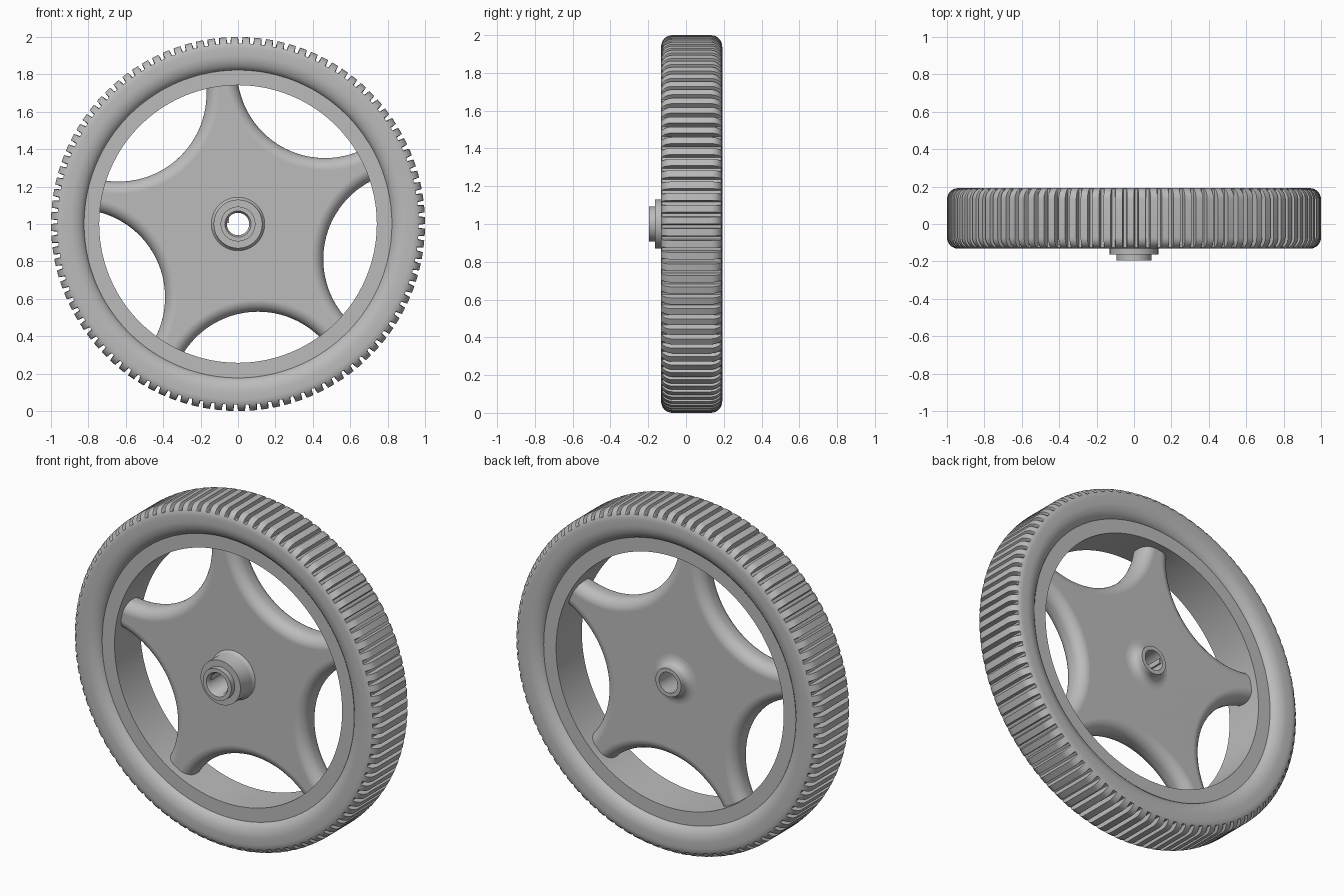
import bpy, bmesh
from math import sin, cos, pi, radians, sqrt, acos, atan2
from mathutils import Vector

cube = bpy.data.objects.get("Cube")
if cube:
    bpy.data.objects.remove(cube, do_unlink=True)

# One plain colour for the whole wheel
grey = bpy.data.materials.new("plain_grey")
grey.use_nodes = True
grey.diffuse_color = (0.5, 0.5, 0.5, 1)
grey.node_tree.nodes["Principled BSDF"].inputs["Base Color"].default_value = (0.5, 0.5, 0.5, 1)


def polar(r, a, y):
    """Point around the axle, which runs along y at height 1."""
    return Vector((r * cos(a), y, 1 + r * sin(a)))


def finish(name, bm, angle=35):
    bmesh.ops.recalc_face_normals(bm, faces=bm.faces)
    mesh = bpy.data.meshes.new(name)
    bm.to_mesh(mesh)
    bm.free()
    mesh.materials.append(grey)
    obj = bpy.data.objects.new(name, mesh)
    bpy.context.collection.objects.link(obj)
    bpy.ops.object.select_all(action='DESELECT')
    obj.select_set(True)
    bpy.context.view_layer.objects.active = obj
    bpy.ops.object.shade_smooth_by_angle(angle=radians(angle))
    return obj


def bridge(bm, rings, closed):
    """Quads between successive loops of vertices."""
    pairs = list(zip(rings, rings[1:]))
    if closed:
        pairs.append((rings[-1], rings[0]))
    for a, b in pairs:
        for i in range(len(a)):
            j = (i + 1) % len(a)
            bm.faces.new((a[i], a[j], b[j], b[i]))


def lathe(name, profile, columns, floor=1):
    """Turn a closed (r, y) profile; columns are (angle, cut) pairs."""
    bm = bmesh.new()
    rings = [[bm.verts.new(polar(min(r, floor) if cut else r, a, y)) for r, y in profile]
             for a, cut in columns]
    bridge(bm, rings, True)
    return finish(name, bm)


def circle(n):
    return [(2 * pi * i / n, False) for i in range(n)]


# Tyre: rounded section, mirrored about its middle, with cross grooves
MID, HALF, SHOULDER, STEPS = 0.03, 0.162, 0.06, 7
side = [(0.82, 0.115), (0.828, 0.13), (0.842, 0.144), (0.86, 0.153), (0.88, 0.16), (0.90, HALF)]
for i in range(STEPS + 1):
    t = pi / 2 * i / STEPS
    side.append((1 - SHOULDER + SHOULDER * sin(t), HALF - SHOULDER + SHOULDER * cos(t)))
section = [(r, MID - h) for r, h in side] + [(r, MID + h) for r, h in reversed(side)]
groove_floor = 1 - SHOULDER + SHOULDER * sin(pi / STEPS)
TEETH = 100
columns = []
for k in range(TEETH):
    for part, cut in ((0, False), (0.6, False), (0.67, True), (0.93, True)):
        columns.append((2 * pi * (k + part) / TEETH, cut))
lathe("tyre", section, columns, groove_floor)

# Rim band inside the tyre
lathe("rim", [(0.742, -0.09), (0.83, -0.09), (0.83, 0.15), (0.742, 0.15)], circle(200))

# Five-armed web: star outline left by five round openings, with rounded edges
FRONT, BACK, ROUND = -0.045, 0.105, 0.065
OPEN_DIST, OPEN_R, REACH, FIRST = 0.945, 0.47, 0.77, radians(60.5)


def star(bm, y, inset):
    rad = OPEN_R + inset
    half = acos((OPEN_DIST ** 2 + REACH ** 2 - rad ** 2) / (2 * OPEN_DIST * REACH))
    sweep = atan2(REACH * sin(half), OPEN_DIST - REACH * cos(half))
    verts = []
    for k in range(5):
        mid = FIRST + 2 * pi * k / 5
        for i in range(33):
            t = sweep * (i / 16 - 1)
            u, v = OPEN_DIST - rad * cos(t), rad * sin(t)
            verts.append(bm.verts.new(polar(sqrt(u * u + v * v), mid + atan2(v, u), y)))
    return verts


bm = bmesh.new()
# Depth from the face and inset of the outline, from the face to the mid edge
levels = [(ROUND * (1 - cos(pi / 2 * i / 8)), ROUND * (1 - sin(pi / 2 * i / 8))) for i in range(9)]
layers = [star(bm, FRONT + d, o) for d, o in levels]
layers += [star(bm, BACK - d, o) for d, o in reversed(levels)]
for ring in (layers[0], layers[-1]):
    bm.faces.new(ring)
bridge(bm, layers, False)
web = finish("spoke_web", bm)

# Clear the axle hole through the web
bpy.ops.mesh.primitive_cylinder_add(vertices=48, radius=0.08, depth=0.6,
                                    location=(0, 0, 1), rotation=(pi / 2, 0, 0))
cutter = bpy.context.object
cutter.hide_render = True
bpy.context.view_layer.objects.active = web
hole = web.modifiers.new("axle_hole", 'BOOLEAN')
hole.operation = 'DIFFERENCE'
hole.solver = 'EXACT'
hole.object = cutter
bpy.ops.object.modifier_apply(modifier=hole.name)
bpy.data.objects.remove(cutter, do_unlink=True)
web.modifiers.new("even_shading", 'WEIGHTED_NORMAL').keep_sharp = True

# Hub: stepped nose in front, filleted boss behind
hub = [(0.06, -0.18), (0.07, -0.195), (0.093, -0.195), (0.093, -0.163), (0.13, -0.163),
       (0.13, -0.065), (0.134, -0.053), (0.143, FRONT), (0.143, BACK)]
for i in range(1, 7):
    t = pi / 2 * i / 6
    hub.append((0.143 - 0.058 * sin(t), BACK + 0.04 * (1 - cos(t))))
hub += [(0.083, 0.165), (0.06, 0.165)]
lathe("hub", hub, circle(64))

# Flat key inside the axle hole
bm = bmesh.new()
bmesh.ops.create_cube(bm, size=1)
for v in bm.verts:
    v.co = Vector((-0.06 + 0.022 * v.co.x, -0.01 + 0.33 * v.co.y, 1.02 + 0.03 * v.co.z))
finish("axle_key", bm)
